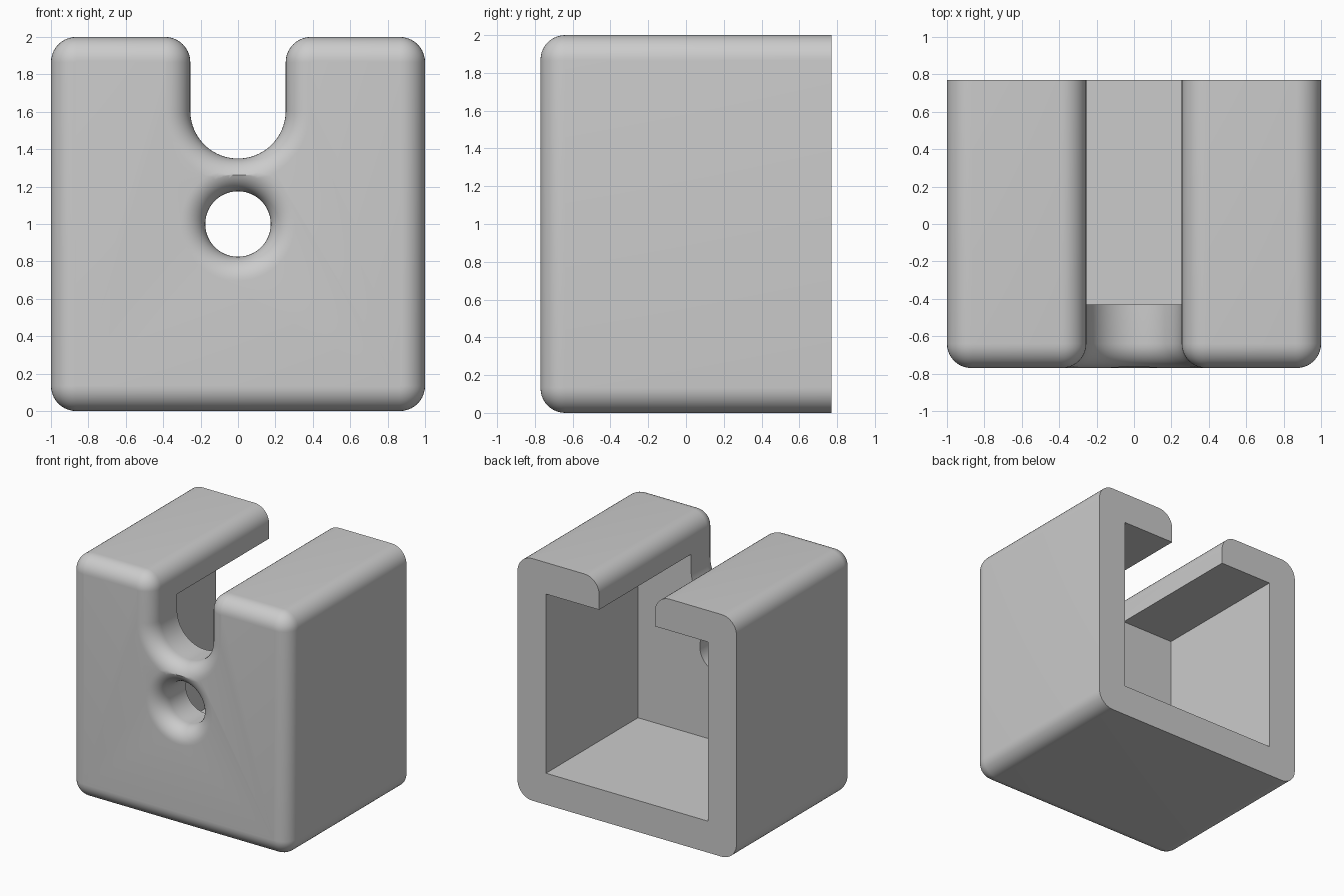
import bpy, bmesh
from math import sin, cos, pi, radians

cube = bpy.data.objects.get("Cube")
if cube:
    bpy.data.objects.remove(cube, do_unlink=True)

HALF_W, HEIGHT, HALF_D = 1.0, 2.0, 0.77
WALL, FRONT_WALL = 0.26, 0.34
CORNER, FILLET, STEPS = 0.135, 0.13, 10
SLOT_R, SLOT_Z = 0.255, 1.605
HOLE_R, HOLE_Z = 0.175, 1.0
FRONT = -HALF_D

grey = bpy.data.materials.new("plain grey")
grey.use_nodes = True
GREY = (0.6, 0.6, 0.6, 1)
grey.diffuse_color = GREY
grey.node_tree.nodes["Principled BSDF"].inputs["Base Color"].default_value = GREY


def arc(cx, cz, r, a0, a1, n):
    angles = [radians(a0 + (a1 - a0) * i / n) for i in range(n + 1)]
    return [(cx + r * cos(a), cz + r * sin(a)) for a in angles]


def outline(inset):
    """Rounded square with a U-shaped slot, shrunk by inset."""
    r, side, top = CORNER - inset, HALF_W - CORNER, HEIGHT - CORNER
    lip = SLOT_R + CORNER
    return (arc(-side, CORNER, r, 180, 270, STEPS)
            + arc(side, CORNER, r, 270, 360, STEPS)
            + arc(side, top, r, 0, 90, STEPS)
            + arc(lip, top, r, 90, 180, STEPS)
            + arc(0, SLOT_Z, SLOT_R + inset, 0, -180, 4 * STEPS)
            + arc(-lip, top, r, 0, 90, STEPS)
            + arc(-side, top, r, 90, 180, STEPS))


def loft(name, layers):
    """Closed solid through (y, outline) layers, front to back."""
    bm = bmesh.new()
    rings = [[bm.verts.new((x, y, z)) for x, z in pts] for y, pts in layers]
    for a, b in zip(rings, rings[1:]):
        for i in range(len(a)):
            j = (i + 1) % len(a)
            bm.faces.new((a[i], a[j], b[j], b[i]))
    bm.faces.new(rings[0])
    bm.faces.new(rings[-1][::-1])
    bmesh.ops.recalc_face_normals(bm, faces=bm.faces)
    mesh = bpy.data.meshes.new(name)
    bm.to_mesh(mesh)
    bm.free()
    mesh.materials.append(grey)
    obj = bpy.data.objects.new(name, mesh)
    bpy.context.collection.objects.link(obj)
    return obj


# Quarter-round fillet steps: (depth behind the front, sideways inset)
fillet = [(FILLET * (1 - cos(t)), FILLET * (1 - sin(t)))
          for t in (i * pi / 2 / STEPS for i in range(STEPS + 1))]

# Slotted block, rounded at the front and square at the back
body = loft("slotted_housing",
            [(FRONT + d, outline(i)) for d, i in fillet] + [(HALF_D, outline(0))])


def ring(r):
    return arc(0, HOLE_Z, r, 0, 360, 64)[:-1]


# Flared round hole through the front wall
hole = loft("hole_cutter",
            [(FRONT - 0.1, ring(HOLE_R + FILLET))]
            + [(FRONT + d, ring(HOLE_R + i)) for d, i in fillet]
            + [(0, ring(HOLE_R))])

# Square cavity open at the back
inner = HALF_W - WALL
square = [(-inner, WALL), (inner, WALL), (inner, HEIGHT - WALL), (-inner, HEIGHT - WALL)]
cavity = loft("cavity_cutter", [(FRONT + FRONT_WALL, square), (HALF_D + 0.2, square)])

bpy.ops.object.select_all(action='DESELECT')
bpy.context.view_layer.objects.active = body
body.select_set(True)
for cutter in (cavity, hole):
    mod = body.modifiers.new(cutter.name, 'BOOLEAN')
    mod.operation, mod.solver, mod.object = 'DIFFERENCE', 'EXACT', cutter
    bpy.ops.object.modifier_apply(modifier=mod.name)
    bpy.data.objects.remove(cutter, do_unlink=True)

bpy.ops.object.shade_smooth_by_angle(angle=radians(30))
